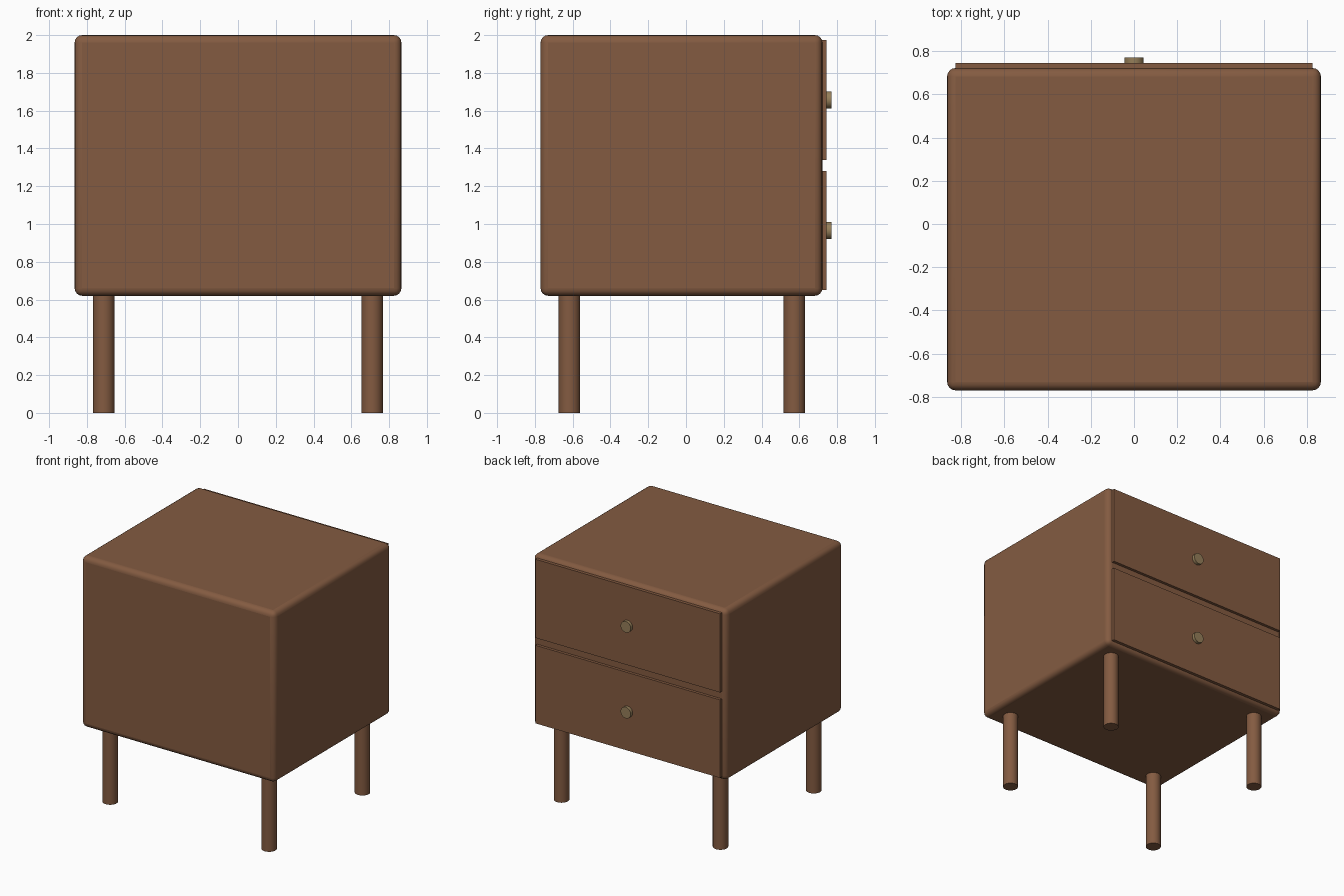
import bpy
from math import pi

if "Cube" in bpy.data.objects:
    bpy.data.objects.remove(bpy.data.objects["Cube"])


def material(name, color):
    m = bpy.data.materials.new(name)
    m.diffuse_color = color
    m.use_nodes = True
    m.node_tree.nodes["Principled BSDF"].inputs["Base Color"].default_value = m.diffuse_color
    return m


wood = material("wood", (0.23, 0.105, 0.053, 1))
brass = material("brass", (0.30, 0.21, 0.10, 1))


def box(name, lo, hi, bevel=0.0):
    mid = [(a + b) / 2 for a, b in zip(lo, hi)]
    bpy.ops.mesh.primitive_cube_add(size=1, location=mid)
    o = bpy.context.object
    o.name = name
    o.scale = [b - a for a, b in zip(lo, hi)]
    bpy.ops.object.transform_apply(location=False, rotation=False, scale=True)
    o.data.materials.append(wood)
    if bevel:
        mod = o.modifiers.new("rounded_edges", 'BEVEL')
        mod.width = bevel
        mod.segments = 4
        bpy.ops.object.shade_smooth_by_angle()
    return o


def rod(name, radius, depth, location, mat, rotation=(0, 0, 0)):
    bpy.ops.mesh.primitive_cylinder_add(vertices=32, radius=radius, depth=depth,
                                        location=location, rotation=rotation)
    o = bpy.context.object
    o.name = name
    o.data.materials.append(mat)
    bpy.ops.object.shade_smooth_by_angle()
    return o


# Cabinet body with rounded edges
box("cabinet_body", (-0.865, -0.77, 0.62), (0.865, 0.722, 2.0), bevel=0.04)

# Two drawer fronts, each with a round knob
for label, z0, z1 in (("lower", 0.65, 1.28), ("upper", 1.34, 1.975)):
    box(label + "_drawer_front", (-0.825, 0.715, z0), (0.825, 0.745, z1))
    rod(label + "_knob", 0.045, 0.03, (0, 0.755, (z0 + z1) / 2), brass, (pi / 2, 0, 0))

# Four straight round legs
for side, x in (("left", -0.71), ("right", 0.71)):
    for end, y in (("front", -0.617), ("back", 0.574)):
        rod(f"{end}_{side}_leg", 0.057, 0.63, (x, y, 0.315), wood)
